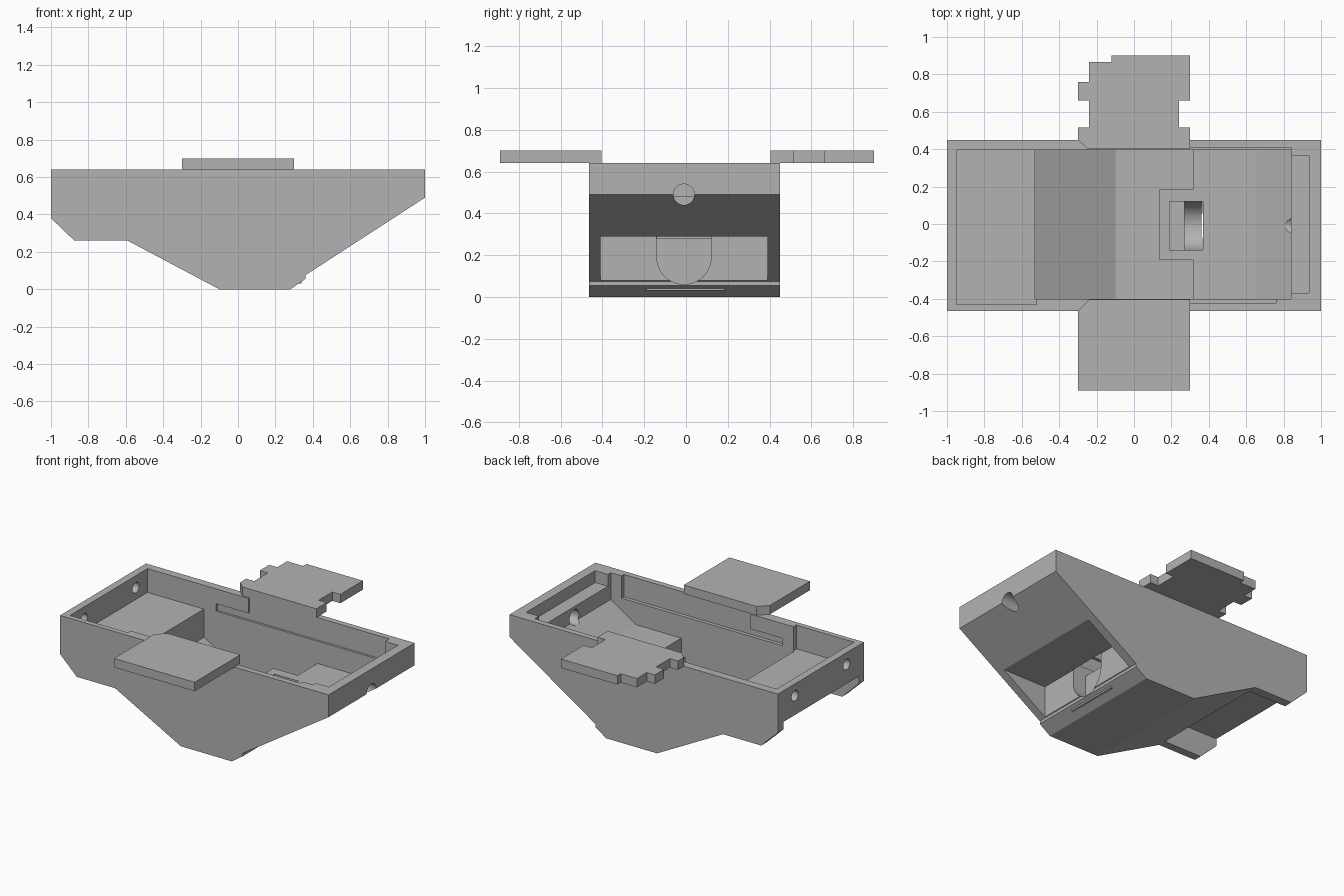
import bpy, bmesh, math
from mathutils import Vector

cube = bpy.data.objects.get("Cube")
if cube:
    bpy.data.objects.remove(cube, do_unlink=True)

GREY = (0.45, 0.45, 0.45, 1.0)
mat = bpy.data.materials.new("matte grey")
mat.use_nodes = True
mat.diffuse_color = GREY
mat.node_tree.nodes["Principled BSDF"].inputs["Base Color"].default_value = GREY


def prism(name, pts, axis, lo, hi):
    """Extrude a 2D outline along an axis; outline axes keep x, y, z order."""
    def place(p, d):
        v = list(p)
        v.insert("xyz".index(axis), d)
        return Vector(v)
    bm = bmesh.new()
    face = bm.faces.new([bm.verts.new(place(p, lo)) for p in pts])
    ext = bmesh.ops.extrude_face_region(bm, geom=[face])
    verts = [g for g in ext["geom"] if isinstance(g, bmesh.types.BMVert)]
    bmesh.ops.translate(bm, verts=verts, vec=place((0, 0), hi - lo))
    bmesh.ops.recalc_face_normals(bm, faces=bm.faces)
    mesh = bpy.data.meshes.new(name)
    bm.to_mesh(mesh)
    bm.free()
    mesh.materials.append(mat)
    ob = bpy.data.objects.new(name, mesh)
    bpy.context.collection.objects.link(ob)
    return ob


def box(name, x, y, z):
    return prism(name, [(x[0], y[0]), (x[1], y[0]), (x[1], y[1]), (x[0], y[1])], "z", *z)


def arc(cy, cz, r, start, end, n):
    return [(cy + r * math.cos(start + (end - start) * i / n),
             cz + r * math.sin(start + (end - start) * i / n)) for i in range(n + 1)]


def bore(name, y, z, r, x):
    return prism(name, arc(y, z, r, 0, math.tau, 32)[:-1], "x", *x)


def combine(target, tool, operation="DIFFERENCE"):
    """Apply a boolean and discard the tool."""
    mod = target.modifiers.new("bool", "BOOLEAN")
    mod.operation, mod.object, mod.solver = operation, tool, "EXACT"
    bpy.context.view_layer.update()
    dg = bpy.context.evaluated_depsgraph_get()
    mesh = bpy.data.meshes.new_from_object(target.evaluated_get(dg))
    target.modifiers.clear()
    target.data = mesh
    bpy.data.objects.remove(tool, do_unlink=True)


TOP, RIM, OVER = 0.64, 0.70, 0.80

# Outer shell
shell = prism("tray_shell", [(-1, TOP), (1, TOP), (1, 0.49), (0.36, 0.075), (0.36, 0.055),
                             (0.28, 0), (-0.1, 0), (-0.59, 0.26), (-0.875, 0.26), (-1, 0.38)],
              "y", -0.465, 0.45)

# Main cavity with sloped floor, raised compartment and end shelf
combine(shell, prism("cavity", [(-0.53, OVER), (-0.53, 0.29), (-0.1, 0.06), (0.315, 0.06),
                                (0.315, 0.34), (0.655, 0.34), (0.84, 0.46), (0.84, OVER)],
                     "y", -0.4, 0.395))
combine(shell, box("compartment", (-0.95, -0.52), (-0.43, 0.395), (0.48, OVER)))
combine(shell, box("end_shelf", (0.82, 0.935), (-0.37, 0.365), (0.56, OVER)))

# Shallow recess and guide slot in each long wall
for y, end in (((-0.425, -0.39), 0.76), ((0.385, 0.41), 0.84)):
    outline = [(-0.44, 0.49), (end, 0.49), (end, OVER), (-0.2, OVER), (-0.2, 0.54), (-0.44, 0.54)]
    combine(shell, prism("wall_recess", outline, "y", *y))

# Housing on the floor, with the chute and rounded trough through it
combine(shell, box("housing", (0.135, 0.34), (-0.19, 0.185), (0.03, 0.34)), "UNION")
combine(shell, box("lower_pocket", (0.365, 0.9), (-0.41, 0.39), (0.075, 0.29)))
trough = arc(-0.01, 0.19, 0.13, math.pi, math.tau, 24) + [(0.12, 0.4), (-0.14, 0.4)]
combine(shell, prism("trough", trough, "x", 0.27, 0.368))
combine(shell, box("chute_ledge", (0.19, 0.3), (-0.139, 0.119), (0.28, 0.4)))

# Open recess under the raised compartment
combine(shell, box("under_recess", (-1.1, -0.59), (-0.41, 0.39), (0.1, 0.43)))

# Round holes in the end walls
combine(shell, bore("end_hole", -0.01, 0.49, 0.05, (0.7, 1.1)))
for y in (-0.28, 0.27):
    combine(shell, bore("pin_hole", y, 0.56, 0.035, (-1.1, -0.9)))

# Flat tabs resting on the long rims
front_tab = prism("front_tab", [(-0.3, -0.89), (0.3, -0.89), (0.3, -0.405), (-0.24, -0.405),
                                (-0.3, -0.465)], "z", TOP, RIM)
back_tab = prism("back_tab", [(-0.25, 0.405), (0.3, 0.405), (0.3, 0.515), (0.24, 0.515),
                              (0.24, 0.66), (0.3, 0.66), (0.3, 0.9), (-0.12, 0.9),
                              (-0.12, 0.865), (-0.24, 0.865), (-0.24, 0.76), (-0.3, 0.76),
                              (-0.3, 0.66), (-0.24, 0.66), (-0.24, 0.515), (-0.3, 0.515),
                              (-0.3, 0.45)], "z", TOP, RIM)

# Smooth the rounded surfaces and keep the corners sharp
bpy.ops.object.select_all(action="DESELECT")
for ob in (shell, front_tab, back_tab):
    ob.select_set(True)
bpy.context.view_layer.objects.active = shell
bpy.ops.object.shade_smooth_by_angle(angle=math.radians(25))
